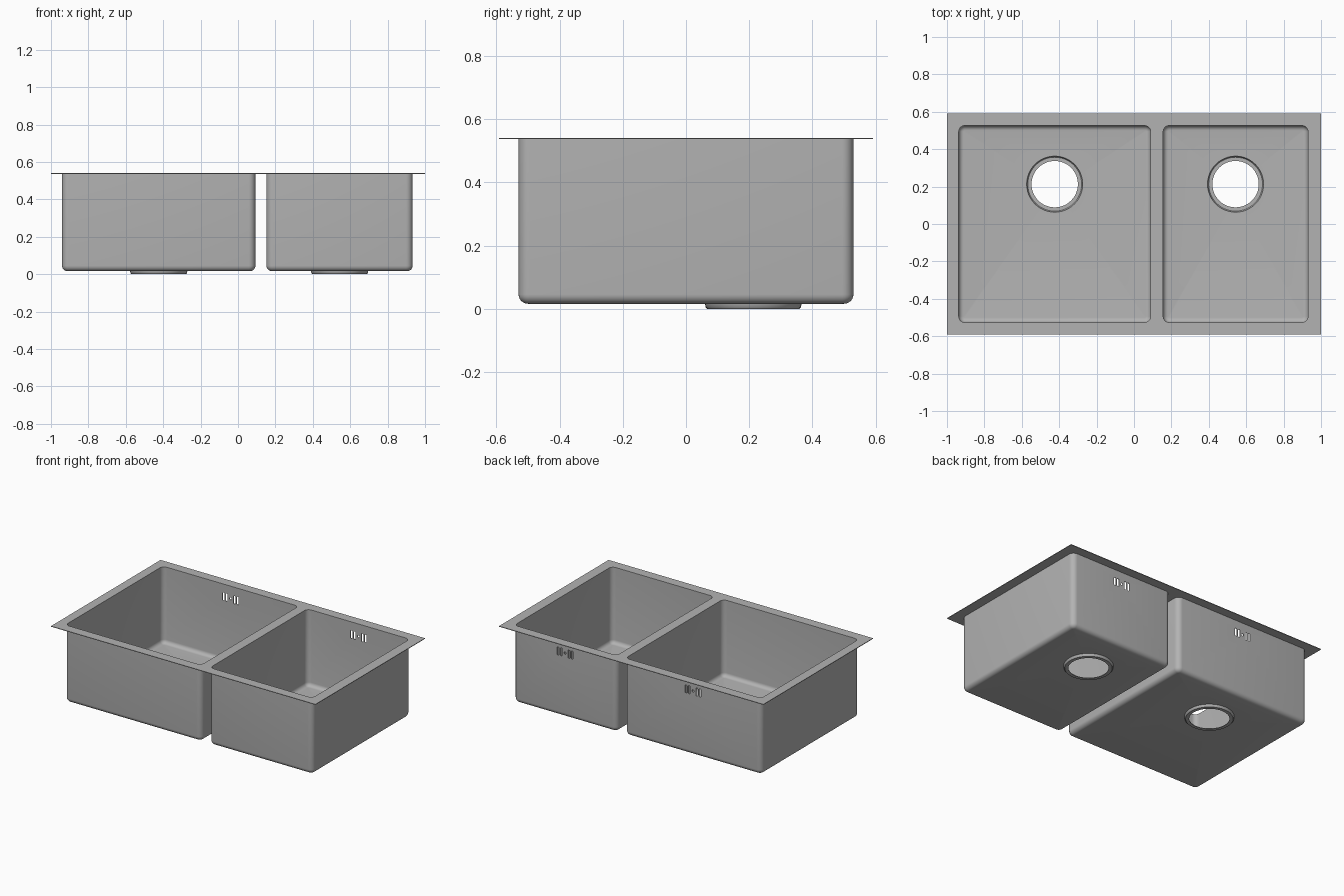
import bpy, bmesh, math
from mathutils import Vector

cube = bpy.data.objects.get("Cube")
if cube:
    bpy.data.objects.remove(cube, do_unlink=True)

TOP, FLOOR, SHEET = 0.541, 0.02, 0.004
CORNER, FILLET, SEG = 0.032, 0.026, 6

steel = bpy.data.materials.new("brushed_steel")
steel.use_nodes = True
GREY = (0.45, 0.45, 0.45, 1)
steel.diffuse_color = GREY
steel.node_tree.nodes["Principled BSDF"].inputs["Base Color"].default_value = GREY


def rounded_rect(cx, cy, hx, hy, r, seg=SEG):
    """Outline points, anticlockwise from the +x +y corner."""
    pts = []
    for k, (sx, sy) in enumerate(((1, 1), (-1, 1), (-1, -1), (1, -1))):
        for i in range(seg + 1):
            a = math.pi / 2 * (k + i / seg)
            pts.append((cx + sx * (hx - r) + r * math.cos(a),
                        cy + sy * (hy - r) + r * math.sin(a)))
    return pts


def circle(cx, cy, r, n=48):
    return [(cx + r * math.cos(math.tau * i / n), cy + r * math.sin(math.tau * i / n))
            for i in range(n)]


def flat_ring(bm, pts, z):
    return [bm.verts.new((x, y, z)) for x, y in pts]


def edges_of(bm, ring):
    out = []
    for a, b in zip(ring, ring[1:] + ring[:1]):
        out.append(bm.edges.get((a, b)) or bm.edges.new((a, b)))
    return out


def loft(bm, a, b, skip=None):
    n = len(a)
    for i in range(n):
        if i != skip:
            j = (i + 1) % n
            bm.faces.new((a[i], a[j], b[j], b[i]))


def fill(bm, rings, normal):
    """Fill the first ring, leaving the others as holes."""
    edges = [e for ring in rings for e in edges_of(bm, ring)]
    bmesh.ops.triangle_fill(bm, use_beauty=True, edges=edges, normal=normal)


def finish(bm, name):
    """Turn the visible side inward/up, then thicken the sheet behind it."""
    bmesh.ops.recalc_face_normals(bm, faces=bm.faces)
    bm.normal_update()
    flat = max((f for f in bm.faces if abs(f.normal.z) > 0.99), key=lambda f: f.calc_area())
    if flat.normal.z < 0:
        bmesh.ops.reverse_faces(bm, faces=bm.faces)
    mesh = bpy.data.meshes.new(name)
    bm.to_mesh(mesh)
    bm.free()
    mesh.materials.append(steel)
    obj = bpy.data.objects.new(name, mesh)
    bpy.context.collection.objects.link(obj)
    bpy.ops.object.select_all(action='DESELECT')
    obj.select_set(True)
    bpy.context.view_layer.objects.active = obj
    solid = obj.modifiers.new("sheet_thickness", 'SOLIDIFY')
    solid.thickness, solid.offset, solid.use_even_offset = SHEET, -1, True
    bpy.ops.object.modifier_apply(modifier=solid.name)
    bpy.ops.object.shade_smooth_by_angle(angle=math.radians(35))


def make_bowl(name, cx, hx, hy):
    bm = bmesh.new()
    # walls and the rounded turn into the floor
    top = flat_ring(bm, rounded_rect(cx, 0, hx, hy, CORNER), TOP - SHEET)
    rings = []
    for i in range(SEG + 1):
        a = math.pi / 2 * i / SEG
        inset = FILLET * (1 - math.cos(a))
        z = FLOOR + FILLET * (1 - math.sin(a))
        rings.append(flat_ring(bm, rounded_rect(cx, 0, hx - inset, hy - inset, CORNER - inset), z))
    loft(bm, top, rings[0], skip=SEG)
    for a, b in zip(rings, rings[1:]):
        loft(bm, a, b)
    # back wall with overflow slots and a screw hole
    wall = [top[SEG], top[SEG + 1], rings[0][SEG + 1], rings[0][SEG]]
    holes = [rounded_rect(cx + dx, 0.455, 0.007, 0.027, 0.004, 3)
             for dx in (-0.053, -0.029, 0.029, 0.053)]
    holes.append(circle(cx, 0.455, 0.008, 16))
    cuts = [[bm.verts.new((x, hy, z)) for x, z in h] for h in holes]
    fill(bm, [wall] + cuts, Vector((0, -1, 0)))
    # floor with the stepped drain seat
    profile = ((0.150, FLOOR), (0.147, 0.007), (0.144, SHEET), (0.124, SHEET))
    drain = [flat_ring(bm, circle(cx, 0.213, r), z) for r, z in profile]
    fill(bm, [rings[-1], drain[0]], Vector((0, 0, 1)))
    for a, b in zip(drain, drain[1:]):
        loft(bm, a, b)
    finish(bm, name)


# centre x, half width, half depth of each bowl opening
bowls = {"large_bowl": (-0.424, 0.513, 0.526), "small_bowl": (0.543, 0.387, 0.526)}
for name, size in bowls.items():
    make_bowl(name, *size)

# flat mounting rim with both bowl openings
bm = bmesh.new()
outline = flat_ring(bm, [(1, 0.592), (-1, 0.592), (-1, -0.592), (1, -0.592)], TOP)
openings = [flat_ring(bm, rounded_rect(cx, 0, hx, hy, CORNER), TOP) for cx, hx, hy in bowls.values()]
fill(bm, [outline] + openings, Vector((0, 0, 1)))
finish(bm, "mounting_rim")
